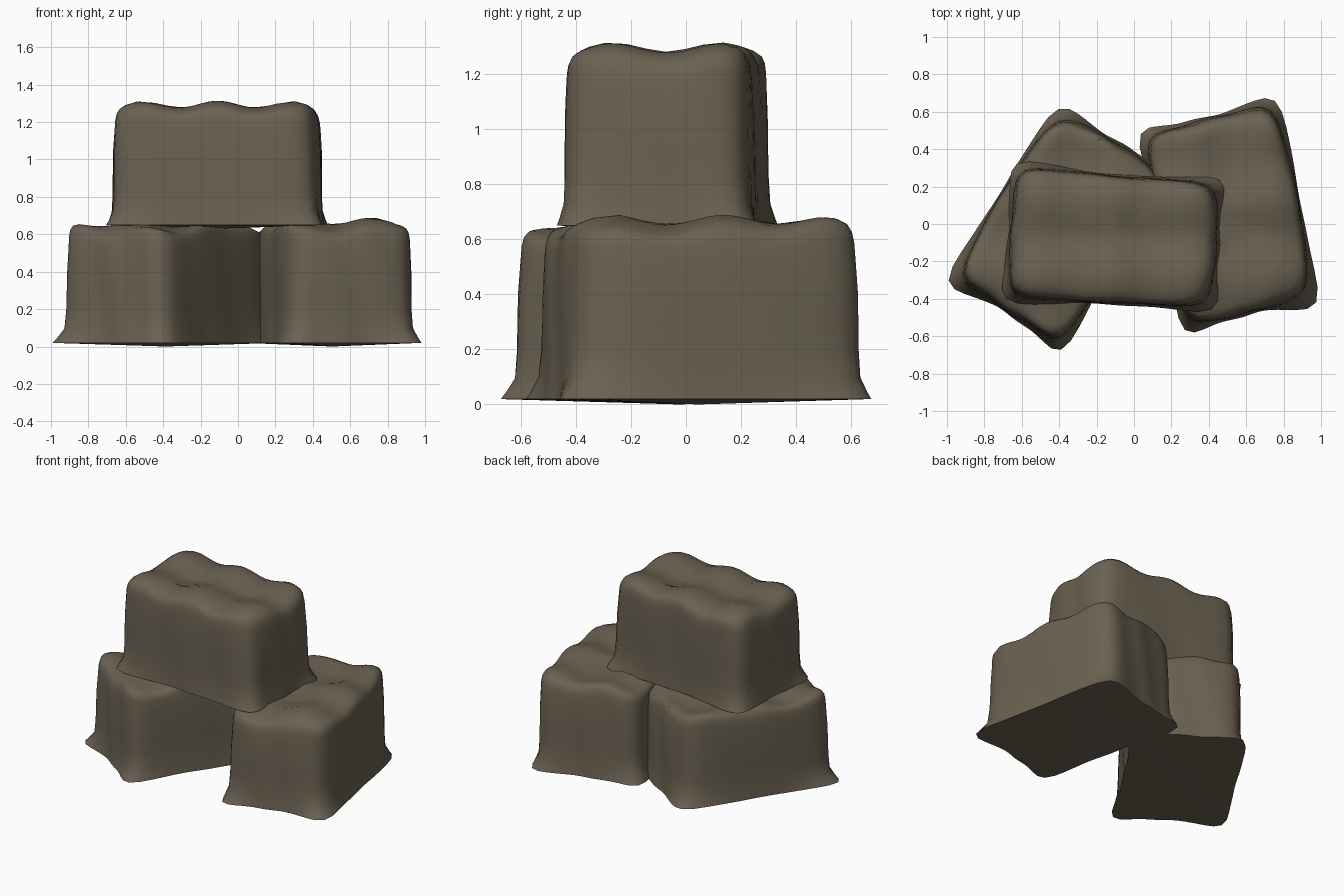
import bpy, bmesh, math
from mathutils import Vector

if "Cube" in bpy.data.objects:
    bpy.data.objects.remove(bpy.data.objects["Cube"])

stone = bpy.data.materials.new("brown_stone")
stone.diffuse_color = (0.145, 0.12, 0.083, 1)
stone.use_nodes = True
stone.node_tree.nodes["Principled BSDF"].inputs["Base Color"].default_value = stone.diffuse_color

SEG = 72
# (height fraction, scale, corner flare): flared foot, upright wall, rounded rim, flat cap
WALL = [(0.03, 1.0, 1.0), (0.07, 0.995, 0.75), (0.15, 0.985, 0.35), (0.3, 0.98, 0.25), (0.45, 0.98, 0.2),
        (0.62, 0.98, 0.15), (0.78, 0.97, 0.12), (0.88, 0.96, 0.14), (0.93, 0.945, 0.16),
        (0.965, 0.92, 0.12), (0.985, 0.87, 0.05), (0.995, 0.78, 0), (1.0, 0.62, 0), (1.0, 0.4, 0), (1.0, 0.2, 0)]


def rounded_square(t, power=9):
    c, s = math.cos(t), math.sin(t)
    r = (abs(c) ** power + abs(s) ** power) ** (-1 / power)
    return c * r, s * r


def rock(name, corners, z0, height, flares, bulges, phase):
    """Rough block lofted over four ground corners (counter-clockwise).
    flares: foot flare per corner; bulges: outward bow of side 0-1, 1-2, 2-3, 3-0."""
    p = [Vector(c) for c in corners]
    mid = sum(p, Vector((0, 0))) / 4

    def mix(vals, u, v):
        a, b = (u + 1) / 2, (v + 1) / 2
        return (vals[0] * (1 - a) + vals[1] * a) * (1 - b) + (vals[3] * (1 - a) + vals[2] * a) * b

    normals = [Vector((b.y - a.y, a.x - b.x)).normalized() for a, b in zip(p, p[1:] + p[:1])]
    axis = [(0, -1), (1, 0), (0, 1), (-1, 0)]
    bm = bmesh.new()
    rings = []
    for h, scale, fl in WALL:
        ring = []
        for i in range(SEG):
            t = 2 * math.pi * i / SEG
            u, v = rounded_square(t)
            corner = (u * v) ** 2
            # chipped, wavy outline
            wave = 0.008 * math.sin(9 * t + 2 * phase + 3 * h)
            k = scale * (1.015 + wave)
            q = mix(p, u * k, v * k)
            q += (q - mid).normalized() * fl * mix(flares, u, v) * corner ** 1.5
            for n, (ax, ay), bow in zip(normals, axis, bulges):
                side = max(0, u * ax + v * ay)
                along = u * ay + v * ax
                q += n * bow * scale * side ** 3 * (1 - min(1, along * along))
            # lumpy top
            lump = 0.018 * math.cos(2 * math.pi * (q.x + 0.52) / 0.41)
            lump += 0.016 * math.cos(2 * math.pi * (q.y - 0.13) / 0.4)
            lump *= max(0, (h - 0.5) * 2) ** 2
            ring.append(bm.verts.new((q.x, q.y, z0 + h * height + lump)))
        rings.append(ring)
    for lo, hi in zip(rings, rings[1:]):
        for i in range(SEG):
            j = (i + 1) % SEG
            bm.faces.new((lo[i], lo[j], hi[j], hi[i]))
    # close the foot and the top
    for ring, z, flip in ((rings[0], z0, True), (rings[-1], z0 + height, False)):
        c = bm.verts.new((mid.x, mid.y, z))
        for i in range(SEG):
            a, b = ring[i], ring[(i + 1) % SEG]
            bm.faces.new((b, a, c) if flip else (a, b, c))
    bmesh.ops.recalc_face_normals(bm, faces=bm.faces[:])
    mesh = bpy.data.meshes.new(name)
    bm.to_mesh(mesh)
    bm.free()
    mesh.materials.append(stone)
    ob = bpy.data.objects.new(name, mesh)
    bpy.context.collection.objects.link(ob)
    bpy.context.view_layer.objects.active = ob
    ob.select_set(True)
    bpy.ops.object.shade_smooth_by_angle(angle=math.radians(45))
    ob.select_set(False)


rock("left_rock", [(-0.935, -0.28), (-0.39, -0.635), (0.18, 0.23), (-0.40, 0.585)], 0, 0.645,
     (0.155, 0.11, 0.08, 0.10), (0.02, 0.01, 0.035, 0.045), 0.6)
rock("right_rock", [(0.285, -0.535), (0.925, -0.375), (0.74, 0.635), (0.06, 0.46)], 0, 0.655,
     (0.10, 0.16, 0.10, 0.10), (0.025, 0.05, 0.02, 0.02), 2.2)
rock("top_rock", [(-0.66, -0.39), (0.39, -0.44), (0.425, 0.225), (-0.61, 0.315)], 0.63, 0.65,
     (0.1, 0.09, 0.1, 0.09), (0.01, 0.04, -0.01, 0.03), 4.0)
